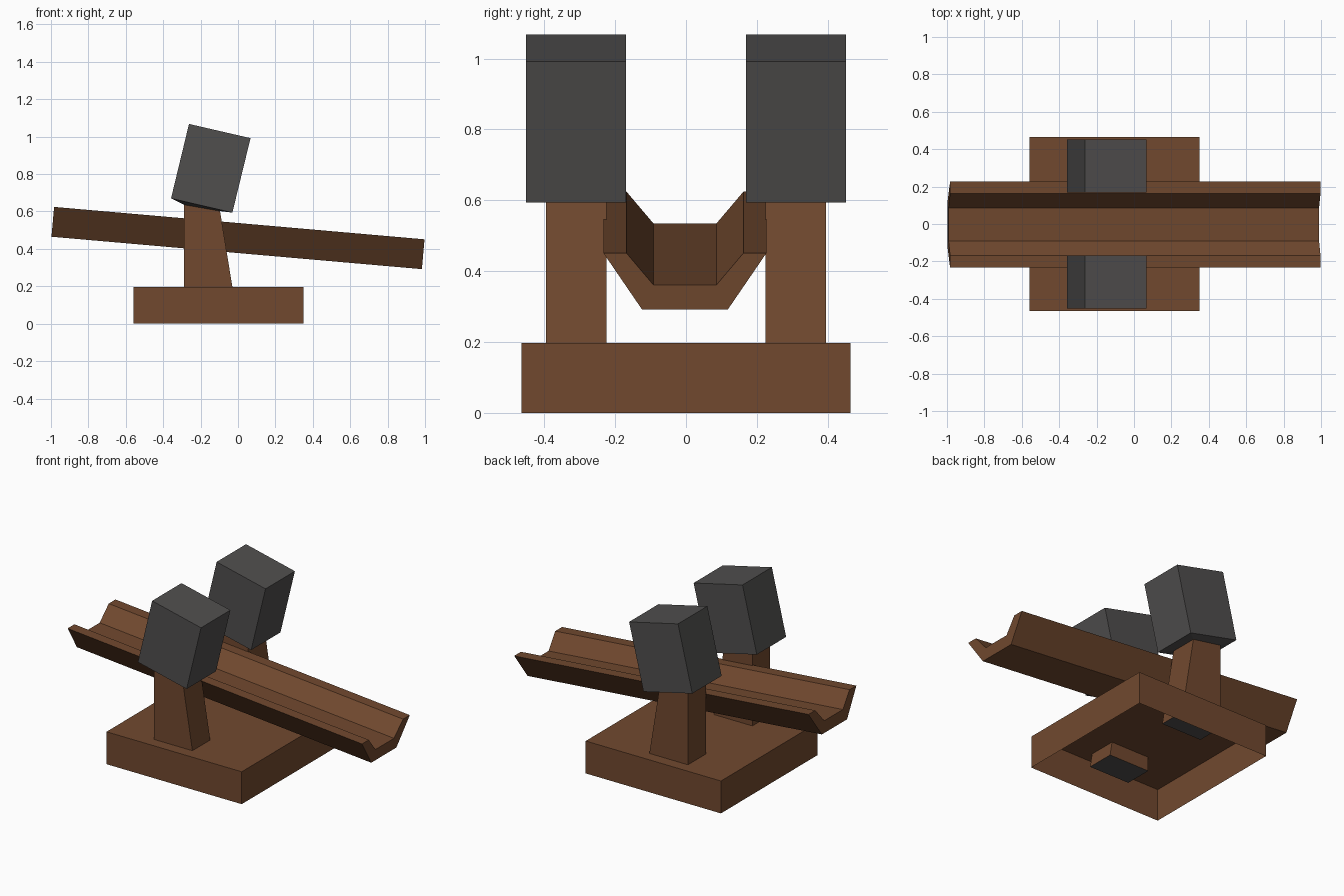
import bpy, bmesh, math
from mathutils import Matrix

if "Cube" in bpy.data.objects:
    bpy.data.objects.remove(bpy.data.objects["Cube"])


def material(name, rgb):
    m = bpy.data.materials.new(name)
    m.diffuse_color = (*rgb, 1)
    m.use_nodes = True
    m.node_tree.nodes["Principled BSDF"].inputs["Base Color"].default_value = m.diffuse_color
    return m


wood = material("brown wood", (0.165, 0.066, 0.028))
stone = material("dark gray", (0.080, 0.077, 0.076))


def loft(name, rings, mats, cap_start=None, cap_end=0):
    """Join equal rings of points with quads; mats gives one slot per band."""
    bm = bmesh.new()
    loops = [[bm.verts.new(p) for p in ring] for ring in rings]
    n = len(rings[0])
    for a, b, m in zip(loops, loops[1:], mats):
        for i in range(n):
            j = (i + 1) % n
            bm.faces.new((a[i], a[j], b[j], b[i])).material_index = m
    if cap_start is not None:
        bm.faces.new(loops[0][::-1]).material_index = cap_start
    bm.faces.new(loops[-1]).material_index = cap_end
    bmesh.ops.recalc_face_normals(bm, faces=bm.faces)
    me = bpy.data.meshes.new(name)
    bm.to_mesh(me)
    bm.free()
    me.materials.append(wood)
    me.materials.append(stone)
    ob = bpy.data.objects.new(name, me)
    bpy.context.collection.objects.link(ob)
    return ob


def ring(xz_left, xz_right, y0, y1):
    (xl, zl), (xr, zr) = xz_left, xz_right
    return [(xl, y0, zl), (xr, y0, zr), (xr, y1, zr), (xl, y1, zl)]


# Base: box without a bottom face
loft("base", [ring((-0.56, z), (0.35, z), -0.464, 0.464) for z in (0, 0.197)], [0])

# Posts with tilted gray blocks, one on each side
for side, s in (("front", -1), ("back", 1)):
    loft(side + "_post_and_block", [
        ring((-0.29, 0.11), (-0.016, 0.11), s * 0.224, s * 0.395),
        ring((-0.29, 0.636), (-0.096, 0.602), s * 0.224, s * 0.395),
        ring((-0.358, 0.670), (-0.030, 0.594), s * 0.169, s * 0.451),
        ring((-0.262, 1.068), (0.067, 0.992), s * 0.169, s * 0.451),
    ], [0, 1, 1], cap_start=1, cap_end=1)

# Trough: U-shaped section, tilted down to the right
half = [(0.121, -0.08), (0.23, 0.08), (0.165, 0.08), (0.089, -0.01)]
section = half + [(-y, z) for y, z in reversed(half)]
trough = loft("trough", [[(x, y, z) for y, z in section] for x in (-0.994, 0.994)],
              [0], cap_start=0)
trough.data.transform(Matrix.Translation((0, -0.003, 0.458)) @ Matrix.Rotation(math.radians(5), 4, 'Y'))
